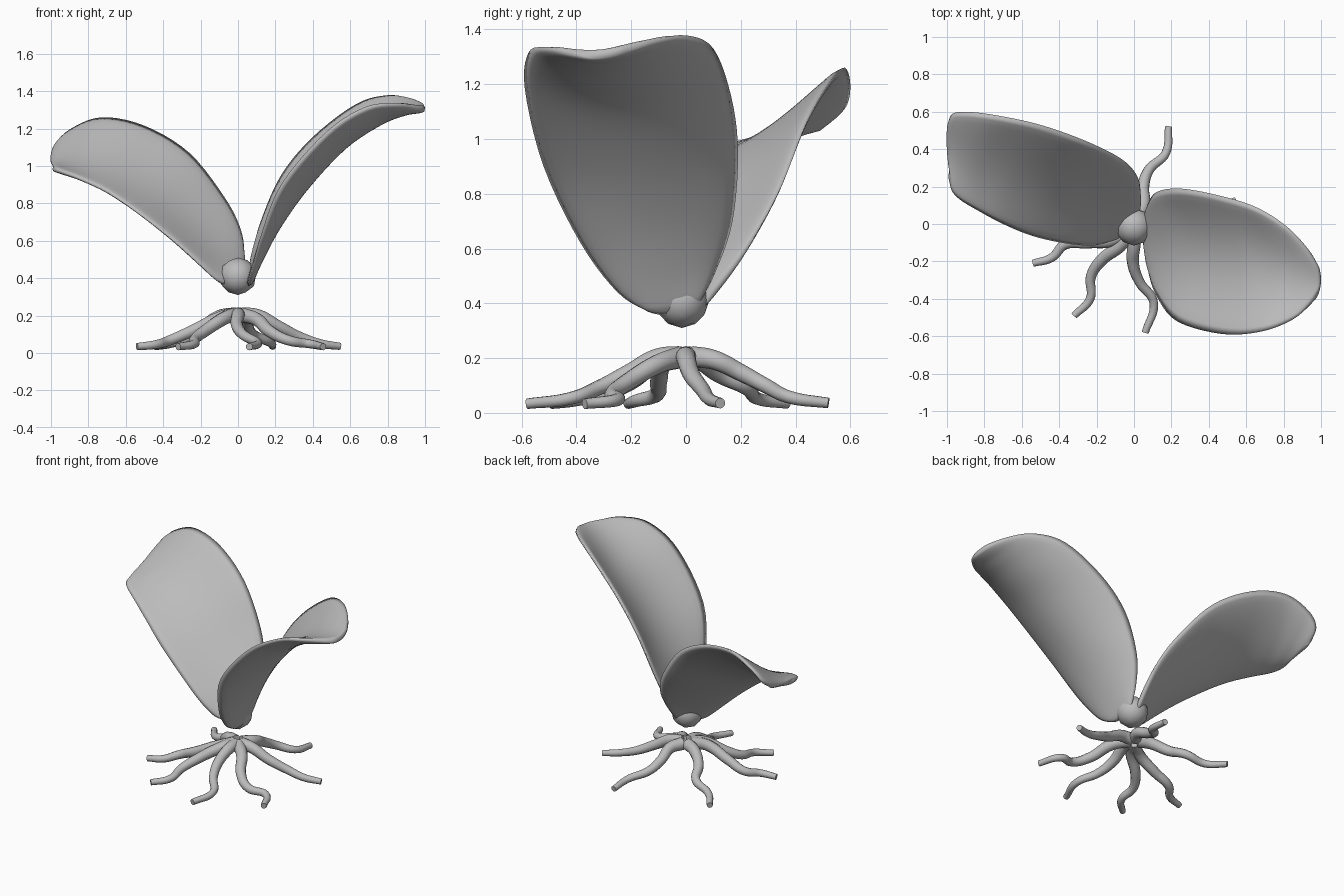
import bpy, bmesh
from mathutils import Vector

if "Cube" in bpy.data.objects:
    bpy.data.objects.remove(bpy.data.objects["Cube"])

grey = bpy.data.materials.new("plain grey")
grey.diffuse_color = (0.5, 0.5, 0.5, 1)
grey.use_nodes = True
grey.node_tree.nodes["Principled BSDF"].inputs["Base Color"].default_value = grey.diffuse_color


def catmull(p, i, t):
    # smooth point between p[i] and p[i+1]
    a, b, c, d = p[max(i - 1, 0)], p[i], p[i + 1], p[min(i + 2, len(p) - 1)]
    return 0.5 * (2 * b + (c - a) * t + (2 * a - 5 * b + 4 * c - d) * t * t
                  + (3 * b - a - 3 * c + d) * t ** 3)


def finish(ob):
    ob.data.materials.append(grey)
    for f in ob.data.polygons:
        f.use_smooth = True


def leaf(name, front, mid, back, steps=5, across=24, half=0.022):
    # blade lofted through a front edge, a midrib and a back edge, with a rounded rim
    rails = [[Vector(p) for p in r] for r in (front, mid, back)]
    n = len(front)
    rows = []
    for k in range((n - 1) * steps + 1):
        i = min(k // steps, n - 2)
        f, m, b = (catmull(r, i, k / steps - i) for r in rails)
        rows.append([f * (1 - v) * (1 - 2 * v) + m * 4 * v * (1 - v) + b * v * (2 * v - 1)
                     for v in (j / across for j in range(across + 1))])
    last = len(rows) - 1
    bm = bmesh.new()
    grids = []
    for side in (1, -1):
        grid = []
        for k, row in enumerate(rows):
            out = []
            for j, p in enumerate(row):
                along = rows[min(k + 1, last)][j] - rows[max(k - 1, 0)][j]
                cross = row[min(j + 1, across)] - row[max(j - 1, 0)]
                s, e = 2 * j / across - 1, 2 * k / last - 1
                h = half * ((1 - s ** 4) * (1 - e ** 12)) ** 0.5
                out.append(bm.verts.new(p + cross.cross(along).normalized() * h * side))
            grid.append(out)
        for r0, r1 in zip(grid, grid[1:]):
            for j in range(across):
                bm.faces.new((r0[j], r1[j], r1[j + 1], r0[j + 1]))
    bmesh.ops.remove_doubles(bm, verts=bm.verts, dist=1e-5)
    bmesh.ops.recalc_face_normals(bm, faces=bm.faces)
    me = bpy.data.meshes.new(name)
    bm.to_mesh(me)
    bm.free()
    ob = bpy.data.objects.new(name, me)
    bpy.context.collection.objects.link(ob)
    finish(ob)


# right leaf
leaf("right_leaf",
     [(.065, -.14, .37), (.075, -.25, .44), (.12, -.385, .62), (.23, -.52, .9), (.47, -.588, 1.18),
      (.68, -.575, 1.315), (.85, -.51, 1.335), (.95, -.42, 1.32), (.99, -.36, 1.31)],
     [(.055, -.05, .36), (.11, -.08, .5), (.22, -.12, .7), (.375, -.17, .91), (.565, -.21, 1.11),
      (.75, -.25, 1.235), (.88, -.28, 1.29), (.96, -.295, 1.305), (1, -.3, 1.31)],
     [(.065, .05, .4), (.075, .11, .52), (.12, .17, .7), (.23, .19, .95), (.4, .165, 1.155),
      (.63, .1, 1.33), (.8, 0, 1.378), (.92, -.12, 1.36), (.99, -.23, 1.325)])

# left leaf, twisted so its back edge is high
leaf("left_leaf",
     [(-.08, -.07, .37), (-.13, -.095, .4), (-.22, -.115, .485), (-.36, -.105, .61), (-.54, -.065, .75),
      (-.7, 0, .86), (-.84, .075, .93), (-.93, .13, .965), (-.975, .18, .98), (-.99, .25, .99)],
     [(-.02, 0, .37), (-.04, .04, .45), (-.13, .08, .56), (-.27, .14, .71), (-.45, .21, .88),
      (-.65, .27, .99), (-.82, .32, 1.03), (-.92, .345, 1.025), (-.97, .36, 1.015), (-.99, .36, 1)],
     [(.03, .07, .39), (.035, .17, .52), (.015, .26, .66), (-.07, .35, .83), (-.26, .445, 1.07),
      (-.5, .53, 1.215), (-.73, .58, 1.26), (-.9, .6, 1.195), (-.98, .58, 1.11), (-.99, .49, 1.03)])

# round bud between the leaves
bpy.ops.mesh.primitive_ico_sphere_add(subdivisions=2, radius=0.1, location=(0, -.015, .41))
bud = bpy.context.object
bud.name = "bud"
finish(bud)

# wavy roots: plan paths, height follows distance from the middle
paths = [
    [(.1, 0), (.22, .02), (.33, .06), (.44, .085), (.545, .125)],
    [(.05, .1), (.05, .2), (.08, .29), (.17, .38), (.185, .52)],
    [(-.1, .05), (-.18, .12), (-.23, .22), (-.35, .26), (-.44, .37)],
    [(-.1, -.08), (-.25, -.1), (-.37, -.11), (-.44, -.18), (-.54, -.21)],
    [(-.06, -.1), (-.18, -.2), (-.23, -.28), (-.235, -.4), (-.32, -.49)],
    [(0, -.1), (-.005, -.21), (.03, -.31), (.105, -.42), (.06, -.58)],
    [(.1, -.1), (.17, -.21), (.27, -.27), (.385, -.25), (.455, -.37)],
]
heights = [.205, .2, .15, .1, .06, .04, .032]


def height(r):
    q = min(r * 10, 5.99)
    i = int(q)
    return heights[i] + (heights[i + 1] - heights[i]) * (q - i)


for n, path in enumerate(paths):
    start = Vector(path[0]).normalized() * 0.025
    pts = [tuple(start)] + path
    cu = bpy.data.curves.new("root_curve", 'CURVE')
    cu.dimensions = '3D'
    cu.bevel_depth = 0.04
    cu.bevel_resolution = 4
    cu.resolution_u = 8
    cu.use_fill_caps = True
    sp = cu.splines.new('BEZIER')
    sp.bezier_points.add(len(pts) - 1)
    for k, (bp, (x, y)) in enumerate(zip(sp.bezier_points, pts)):
        bp.co = (x, y, height((x * x + y * y) ** 0.5))
        bp.handle_left_type = bp.handle_right_type = 'AUTO'
        bp.radius = 1 - 0.52 * k / (len(pts) - 1)
    ob = bpy.data.objects.new("root_%d" % (n + 1), cu)
    bpy.context.collection.objects.link(ob)
    bpy.ops.object.select_all(action='DESELECT')
    ob.select_set(True)
    bpy.context.view_layer.objects.active = ob
    bpy.ops.object.convert(target='MESH')
    ob = bpy.context.object
    ob.data.materials.append(grey)
    bpy.ops.object.shade_smooth_by_angle(angle=0.9)
